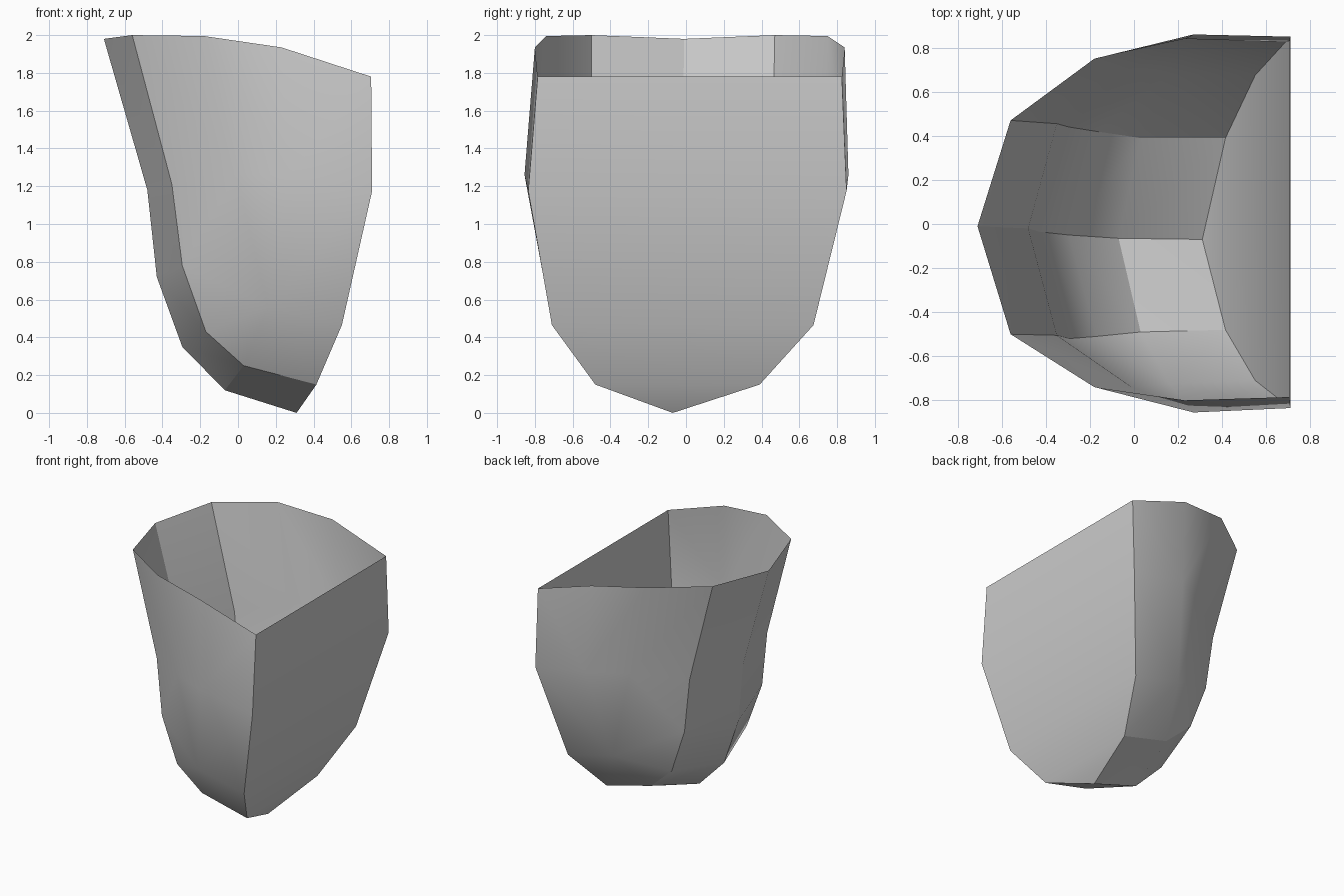
import bpy, bmesh, math

cube = bpy.data.objects.get("Cube")
if cube:
    bpy.data.objects.remove(cube, do_unlink=True)

mat = bpy.data.materials.new("light_grey")
mat.use_nodes = True
GREY = (0.6, 0.6, 0.6, 1)
mat.diffuse_color = GREY
mat.node_tree.nodes["Principled BSDF"].inputs["Base Color"].default_value = GREY

# Centre rib, rim to tip: x, y, z
CENTRE = [(-.71, -.01, 1.98), (-.48, -.02, 1.18), (-.43, -.035, .72),
          (-.295, -.05, .35), (-.07, -.065, .12), (.31, -.07, 0)]

# One flank: x, z, y on the front side, y on the back side
FLANK = [
    # rib beside the centre, rim to base (0-5)
    (-.56, 2.0, -.5, .47), (-.35, 1.21, -.505, .455), (-.295, .78, -.52, .44),
    (-.17, .43, -.51, .42), (.03, .25, -.49, .39), (.415, .15, -.48, .39),
    # third and fourth ribs: rim, waist (6-9), and low corner (10)
    (-.18, 1.995, -.74, .75), (-.01, 1.26, -.74, .71),
    (.23, 1.935, -.80, .84), (.27, 1.26, -.855, .86), (.16, .56, -.725, .68),
    # edge of the flat panel, top to bottom (11-13)
    (.705, 1.78, -.785, .825), (.71, 1.175, -.835, .85), (.55, .465, -.71, .675)]

# Faces of one flank, by index
FLANK_FACES = [(0, 1, 7), (0, 7, 6), (6, 7, 9, 8), (8, 9, 11), (9, 12, 11),
               (1, 2, 7), (2, 10, 7), (2, 3, 10), (7, 10, 9), (9, 10, 12),
               (10, 13, 12), (3, 4, 10), (4, 5, 10), (5, 13, 10)]

bm = bmesh.new()
centre = [bm.verts.new(p) for p in CENTRE]
front, back = ([bm.verts.new((p[0], p[k], p[1])) for p in FLANK] for k in (2, 3))

for side in (front, back):
    # strip between the centre rib and the next rib
    for i in range(5):
        bm.faces.new((centre[i], centre[i + 1], side[i + 1]))
        bm.faces.new((centre[i], side[i + 1], side[i]))
    for f in FLANK_FACES:
        bm.faces.new([side[i] for i in f])

# Broad flat panel closing the +x side
for a, b in ((11, 12), (12, 13), (13, 5)):
    bm.faces.new((front[a], front[b], back[b]))
    bm.faces.new((front[a], back[b], back[a]))
bm.faces.new((front[5], centre[5], back[5]))

bmesh.ops.recalc_face_normals(bm, faces=bm.faces[:])
mesh = bpy.data.meshes.new("open_shell")
bm.to_mesh(mesh)
bm.free()
mesh.materials.append(mat)

shell = bpy.data.objects.new("open_shell", mesh)
bpy.context.collection.objects.link(shell)
bpy.ops.object.select_all(action='DESELECT')
bpy.context.view_layer.objects.active = shell
shell.select_set(True)
bpy.ops.object.shade_smooth_by_angle(angle=math.radians(30))
